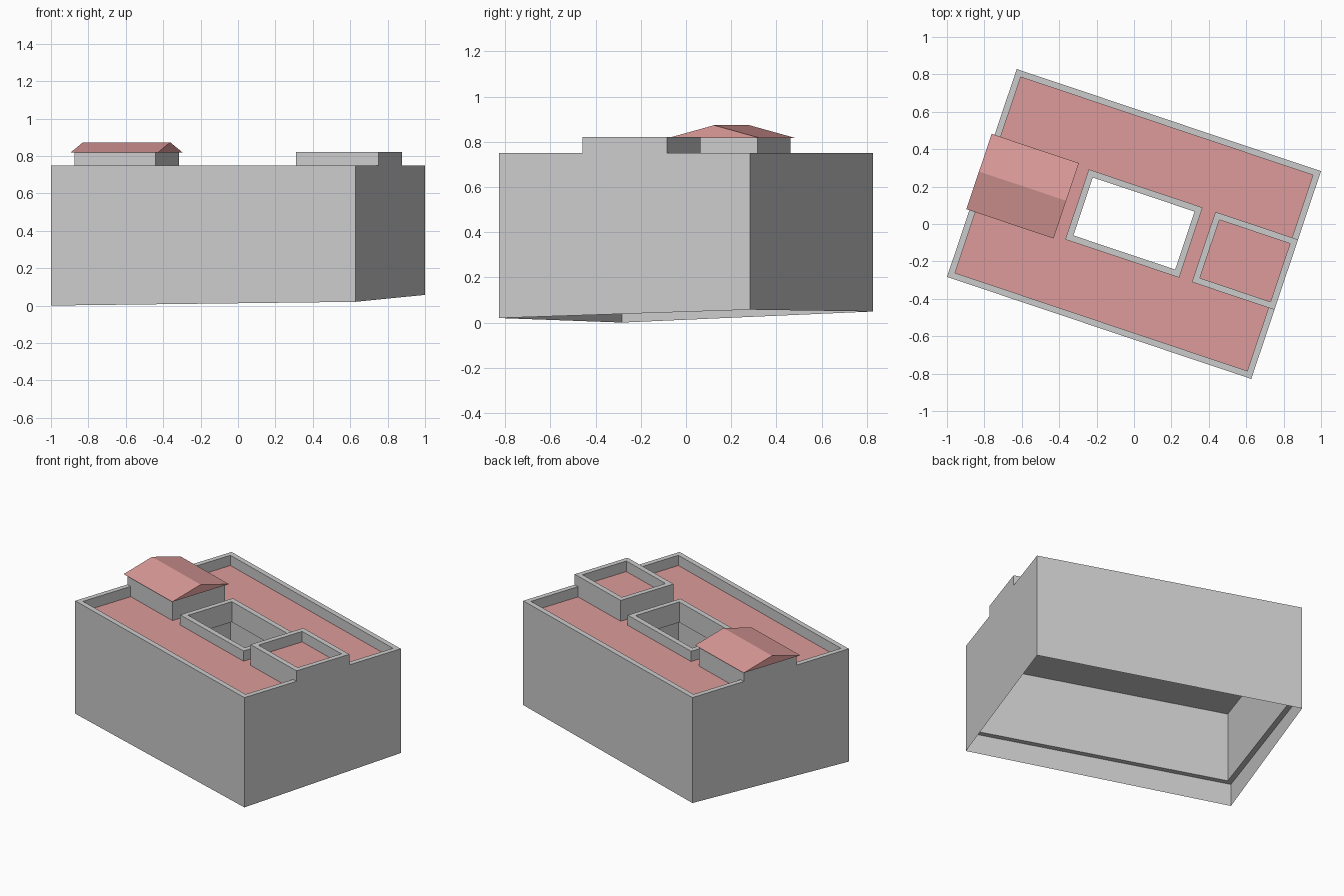
import bpy, bmesh, math

if "Cube" in bpy.data.objects:
    bpy.data.objects.remove(bpy.data.objects["Cube"])

ANGLE = math.radians(-18.54)
HU, HV, T = 0.858, 0.586, 0.034           # half length, half width, wall thickness
LEDGE, CEIL, DECK, RIM, TOP, RIDGE = 0.15, 0.614, 0.682, 0.75, 0.82, 0.873

red = bpy.data.materials.new("roof_red")
red.diffuse_color = (0.72, 0.33, 0.32, 1)
red.use_nodes = True
red.node_tree.nodes["Principled BSDF"].inputs["Base Color"].default_value = red.diffuse_color


def finish(bm, name, mat=None):
    me = bpy.data.meshes.new(name)
    bm.to_mesh(me)
    bm.free()
    ob = bpy.data.objects.new(name, me)
    ob.rotation_euler.z = ANGLE
    if mat:
        me.materials.append(mat)
    bpy.context.collection.objects.link(ob)


def inset(r, t):
    return (r[0] + t, r[1] - t, r[2] + t, r[3] - t)


# Footprints as (u0, u1, v0, v1) in the building's own axes
outer = (-HU, HU, -HV, HV)
court = (-0.322, 0.32, -0.195, 0.2)
penthouse = (0.392, HU, -0.196, 0.2)
hut = (-HU, -0.40, -0.195, 0.2)

# Blocks added or carved in order: (add?, footprint, bottom, top)
blocks = [
    (1, outer, LEDGE, RIM),                  # main body
    (0, inset(outer, T), LEDGE, CEIL),       # hollow interior
    (0, inset(outer, T), DECK, RIM),         # sunken roof deck
    (1, court, DECK, RIM),                   # courtyard parapet
    (0, inset(court, T), CEIL, RIM),         # courtyard opening
    (1, penthouse, DECK, TOP),               # raised flat-roofed block
    (0, inset(penthouse, T), RIM, TOP),      # its sunken roof
    (1, hut, DECK, TOP),                     # block under the gable roof
]
U = sorted({x for b in blocks for x in b[1][:2]})
V = sorted({x for b in blocks for x in b[1][2:]})
Z = [LEDGE, CEIL, DECK, RIM, TOP]
axes = (U, V, Z)


def solid(c):
    if any(c[k] < 0 or c[k] >= len(axes[k]) - 1 for k in range(3)):
        return False
    u, v, z = [(axes[k][c[k]] + axes[k][c[k] + 1]) / 2 for k in range(3)]
    s = False
    for add, r, z0, z1 in blocks:
        if r[0] < u < r[1] and r[2] < v < r[3] and z0 < z < z1:
            s = bool(add)
    return s


# Skin the blocks: grey walls, red decks
walls, decks = bmesh.new(), bmesh.new()
deck_area, pent_area = inset(outer, T), inset(penthouse, T)


def inside(r, p):
    return r[0] < p[0] < r[1] and r[2] < p[1] < r[3]


for i in range(len(U) - 1):
    for j in range(len(V) - 1):
        for k in range(len(Z) - 1):
            c = (i, j, k)
            if not solid(c):
                continue
            for ax in range(3):
                for side in (0, 1):
                    n = list(c)
                    n[ax] += 1 if side else -1
                    if solid(n):
                        continue
                    a, b = (ax + 1) % 3, (ax + 2) % 3
                    pts = []
                    for da, db in ((0, 0), (1, 0), (1, 1), (0, 1)):
                        p = [0, 0, 0]
                        p[ax] = axes[ax][c[ax] + side]
                        p[a] = axes[a][c[a] + da]
                        p[b] = axes[b][c[b] + db]
                        pts.append(p)
                    if not side:
                        pts.reverse()
                    mid = [sum(p[q] for p in pts) / 4 for q in range(3)]
                    is_deck = ax == 2 and side and (
                        (mid[2] == DECK and inside(deck_area, mid)) or
                        (mid[2] == RIM and inside(pent_area, mid)))
                    bm = decks if is_deck else walls
                    bm.faces.new([bm.verts.new(p) for p in pts])

for bm in (walls, decks):
    bmesh.ops.remove_doubles(bm, verts=bm.verts[:], dist=1e-4)
    bmesh.ops.dissolve_limit(bm, angle_limit=0.01, verts=bm.verts[:], edges=bm.edges[:])

# Outer wall faces run down past the ledge to the sloping ground
def on_rim(v):
    return abs(v.co.z - LEDGE) < 1e-4 and (
        abs(abs(v.co.x) - HU) < 1e-4 or abs(abs(v.co.y) - HV) < 1e-4)


walls.normal_update()
bmesh.ops.split_edges(walls, edges=[
    e for e in walls.edges
    if all(on_rim(v) for v in e.verts)
    and any(abs(f.normal.z) < 0.5 for f in e.link_faces)])
walls.normal_update()
for v in walls.verts:
    if on_rim(v) and all(abs(f.normal.z) < 0.5 for f in v.link_faces):
        s, t = (v.co.x + HU) / (2 * HU), (v.co.y + HV) / (2 * HV)
        v.co.z = (1 - t) * 0.02 * s + t * (0.049 + 0.008 * s)

finish(walls, "building_walls")
finish(decks, "roof_decks", red)

# Gable roof with a small overhang
bm = bmesh.new()
ends = [[bm.verts.new((u, v, z)) for v, z in ((-0.21, 0.817), (0.215, 0.817), (0.0025, RIDGE))]
        for u in (-0.875, -0.383)]
bm.faces.new(ends[0])
bm.faces.new(ends[1])
for q in range(3):
    r = (q + 1) % 3
    bm.faces.new((ends[0][q], ends[0][r], ends[1][r], ends[1][q]))
bmesh.ops.recalc_face_normals(bm, faces=bm.faces[:])
finish(bm, "gable_roof", red)
